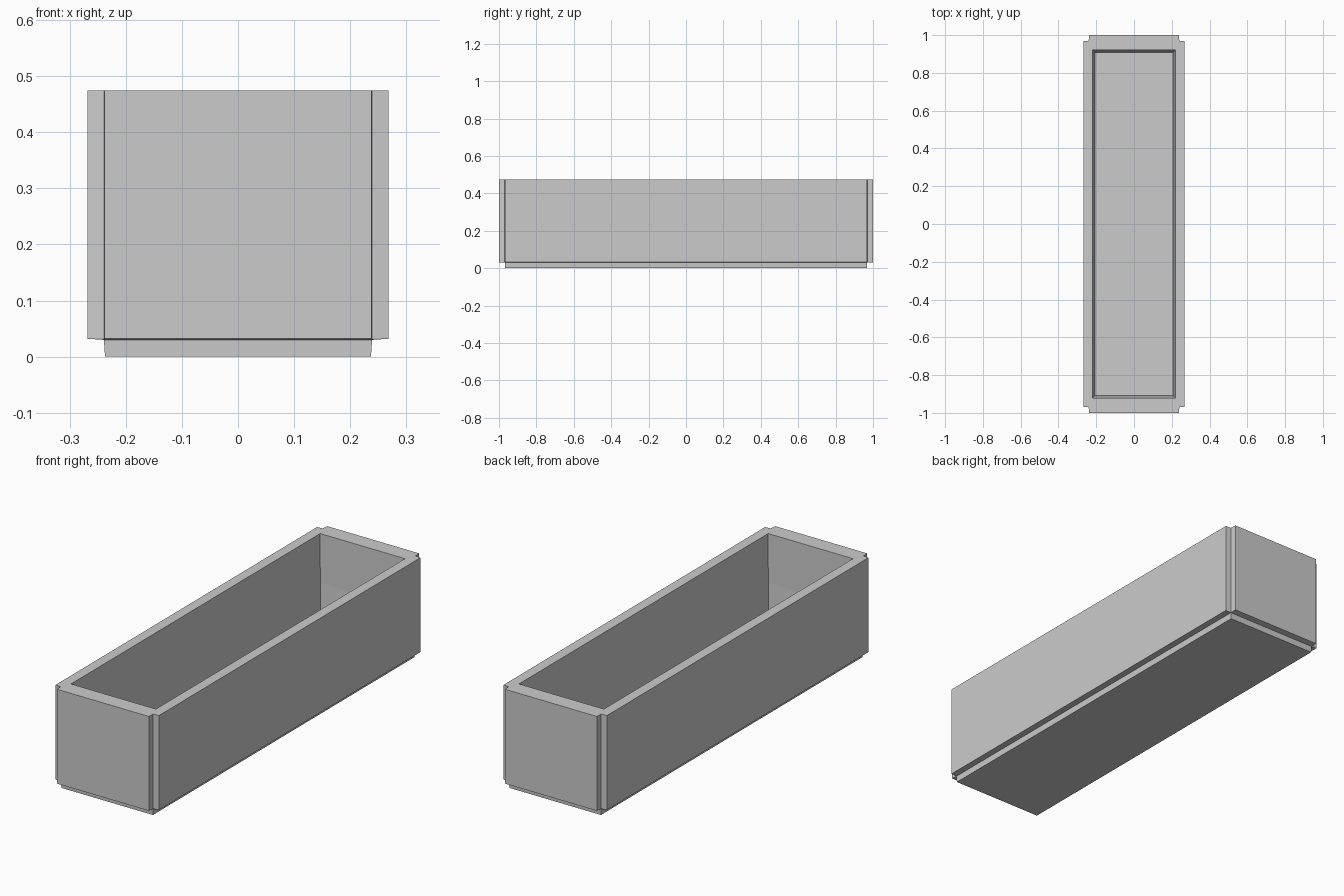
import bpy, bmesh

if "Cube" in bpy.data.objects:
    bpy.data.objects.remove(bpy.data.objects["Cube"])


def rect(x, y):
    return [(x, y), (-x, y), (-x, -y), (x, -y)]


def notched_outline():
    # one corner notch, mirrored into all four quadrants (counter-clockwise)
    corner = [(0.268, 0.968), (0.240, 0.970), (0.238, 1.0)]
    pts = []
    for sx, sy in ((1, 1), (-1, 1), (-1, -1), (1, -1)):
        q = [(x * sx, y * sy) for x, y in corner]
        pts += q if sx * sy > 0 else q[::-1]
    return pts


bm = bmesh.new()


def loop(pts, z):
    return [bm.verts.new((x, y, z)) for x, y in pts]


def walls(a, b):
    n = len(a)
    for i in range(n):
        j = (i + 1) % n
        bm.faces.new((a[i], a[j], b[j], b[i]))


def ring(a, b):
    # flat face between an outer and an inner loop
    edges = []
    for l in (a, b):
        for i in range(len(l)):
            u, v = l[i], l[(i + 1) % len(l)]
            edges.append(bm.edges.get((u, v)) or bm.edges.new((u, v)))
    bmesh.ops.triangle_fill(bm, use_beauty=True, use_dissolve=False, edges=edges)


# base foot, side panels, rim and deep cavity that tapers in its lower half
foot_low = loop(rect(0.237, 0.968), 0.0)
foot_top = loop(rect(0.239, 0.969), 0.03)
panel_low = loop(notched_outline(), 0.032)
panel_top = loop(notched_outline(), 0.474)
cavity_top = loop(rect(0.22, 0.922), 0.474)
cavity_mid = loop(rect(0.217, 0.919), 0.245)
cavity_low = loop(rect(0.207, 0.908), 0.02)

bm.faces.new(foot_low[::-1])
walls(foot_low, foot_top)
ring(panel_low, foot_top)
walls(panel_low, panel_top)
ring(panel_top, cavity_top)
walls(cavity_top, cavity_mid)
walls(cavity_mid, cavity_low)
bm.faces.new(cavity_low)
bmesh.ops.recalc_face_normals(bm, faces=bm.faces[:])

mesh = bpy.data.meshes.new("planter_box")
bm.to_mesh(mesh)
bm.free()

# darker grey finish
grey = bpy.data.materials.new("dark_grey")
grey.diffuse_color = (0.56, 0.56, 0.56, 1)
grey.use_nodes = True
grey.node_tree.nodes["Principled BSDF"].inputs["Base Color"].default_value = grey.diffuse_color
mesh.materials.append(grey)
bpy.context.collection.objects.link(bpy.data.objects.new("planter_box", mesh))
